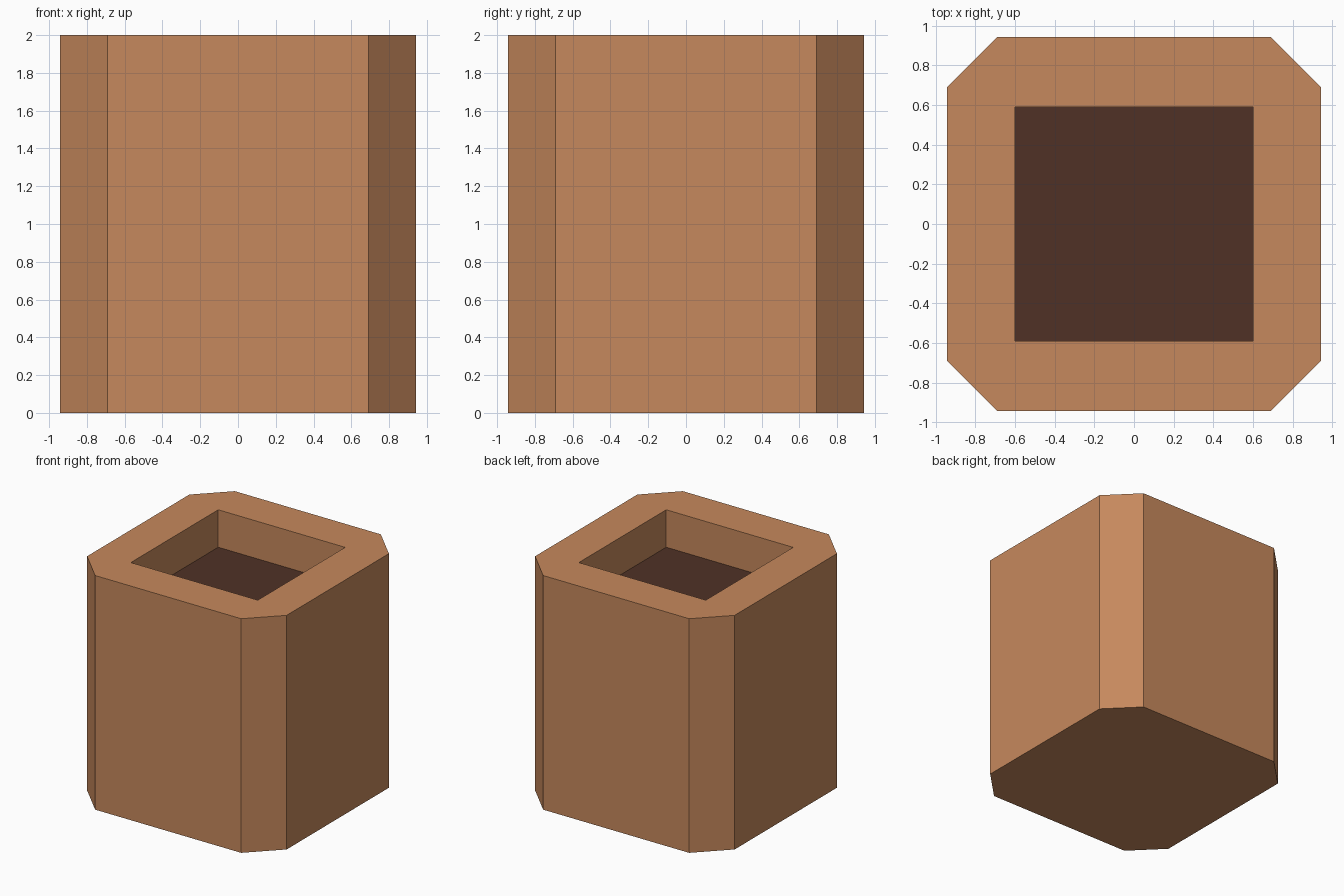
import bpy, bmesh

if "Cube" in bpy.data.objects:
    bpy.data.objects.remove(bpy.data.objects["Cube"])

HALF, FLAT, HEIGHT = 0.943, 0.69, 2.0   # outer half width, half flat side, height
IN_X, IN_Y, DEPTH = 0.60, 0.59, 0.32    # pocket half sizes and depth


def material(name, rgb):
    m = bpy.data.materials.new(name)
    m.diffuse_color = (*rgb, 1.0)
    m.use_nodes = True
    m.node_tree.nodes["Principled BSDF"].inputs["Base Color"].default_value = m.diffuse_color
    return m


def finish(name, bm, mat):
    me = bpy.data.meshes.new(name)
    bm.to_mesh(me)
    bm.free()
    me.materials.append(mat)
    ob = bpy.data.objects.new(name, me)
    bpy.context.collection.objects.link(ob)


def ring(bm, points, z):
    return [bm.verts.new((x, y, z)) for x, y in points]


def bridge(bm, a, b):
    n = len(a)
    for i in range(n):
        j = (i + 1) % n
        bm.faces.new((a[i], a[j], b[j], b[i]))


clay = material("terracotta brown", (0.565, 0.250, 0.109))
earth = material("dark soil", (0.080, 0.031, 0.019))

# Counter-clockwise outlines: two octagon points per pocket corner
signs = [(1, 1), (-1, 1), (-1, -1), (1, -1)]
octagon, pocket = [], []
for sx, sy in signs:
    pair = [(sx * HALF, sy * FLAT), (sx * FLAT, sy * HALF)]
    octagon += pair if sx * sy > 0 else pair[::-1]
    pocket.append((sx * IN_X, sy * IN_Y))

# Planter body: outer wall, flat rim and pocket walls
bm = bmesh.new()
base = ring(bm, octagon, 0)
top = ring(bm, octagon, HEIGHT)
rim = ring(bm, pocket, HEIGHT)
low = ring(bm, pocket, HEIGHT - DEPTH)
bm.faces.new(base[::-1])
bridge(bm, base, top)
for i in range(4):
    j = (i + 1) % 4
    bm.faces.new((top[2 * i], top[2 * i + 1], rim[i]))
    bm.faces.new((top[2 * i + 1], top[2 * j], rim[j], rim[i]))
bridge(bm, rim, low)
finish("planter_body", bm, clay)

# Soil floor filling the pocket
bm = bmesh.new()
bm.faces.new(ring(bm, pocket, HEIGHT - DEPTH))
finish("soil", bm, earth)
